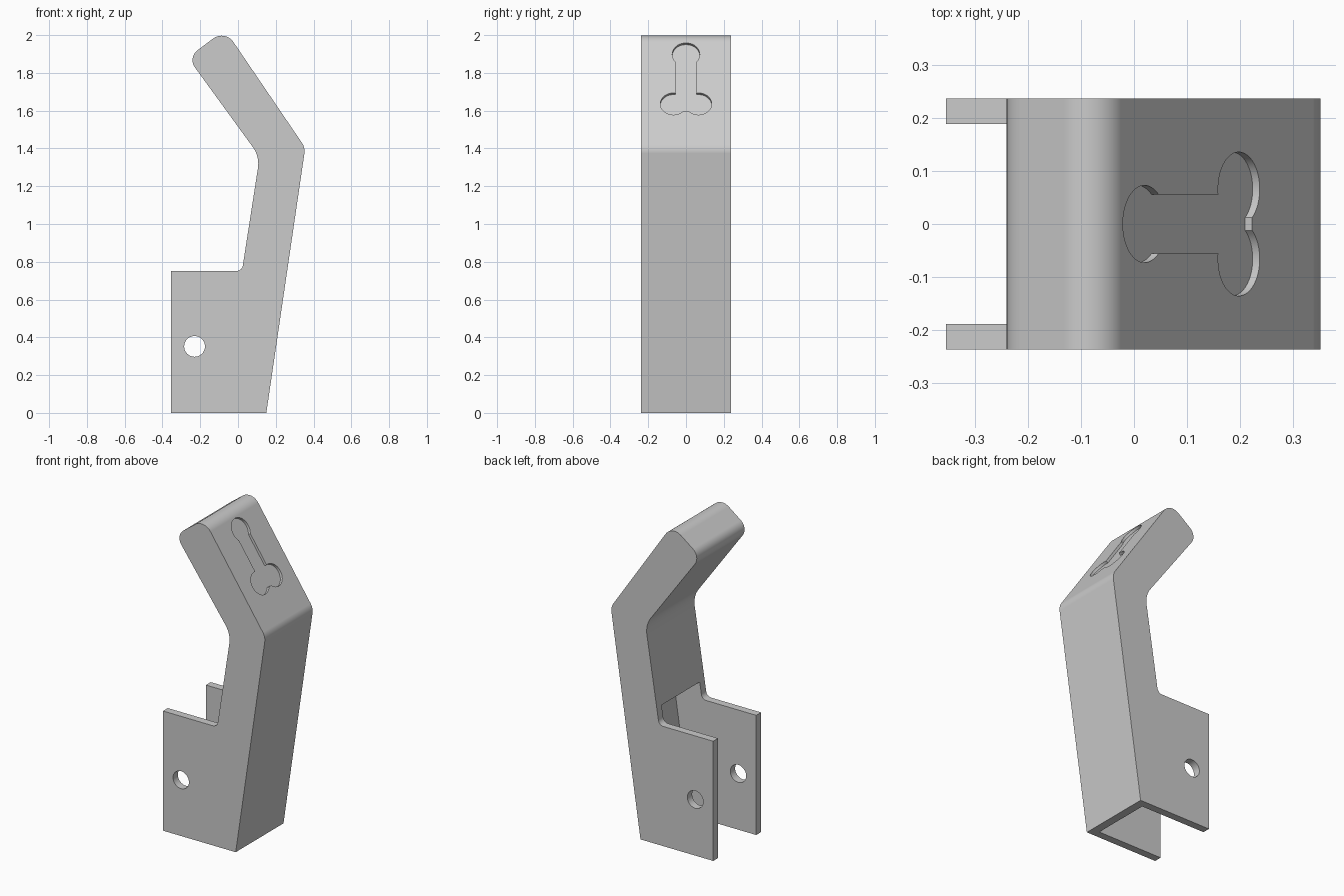
import bpy
from math import sin, cos, tan, atan2, asin, pi
from mathutils import Vector, Matrix

if "Cube" in bpy.data.objects:
    bpy.data.objects.remove(bpy.data.objects["Cube"])

HALF_W = 0.237      # half the width along y
WALL = 0.048        # side wall thickness


def fillet(corners, steps=10):
    """Round the corners (x, z, radius) of a closed profile."""
    out, n = [], len(corners)
    for i, (x, z, r) in enumerate(corners):
        p = Vector((x, z))
        if r == 0:
            out.append(p)
            continue
        a = (Vector(corners[i - 1][:2]) - p).normalized()
        b = (Vector(corners[(i + 1) % n][:2]) - p).normalized()
        half = a.angle(b) / 2
        c = p + (a + b).normalized() * (r / sin(half))
        s, e = p + a * (r / tan(half)) - c, p + b * (r / tan(half)) - c
        a0 = atan2(s.y, s.x)
        sweep = (atan2(e.y, e.x) - a0 + pi) % (2 * pi) - pi
        for k in range(steps + 1):
            t = a0 + sweep * k / steps
            out.append(c + Vector((cos(t), sin(t))) * r)
    return out


def arc(cu, cv, r, a0, a1, n=20):
    return [(cu + r * cos(a0 + (a1 - a0) * k / n),
             cv + r * sin(a0 + (a1 - a0) * k / n)) for k in range(n + 1)]


def prism(name, pts, low, high, matrix):
    """Extrude a 2D outline from low to high along the third axis."""
    n = len(pts)
    verts = [matrix @ Vector((p[0], p[1], h)) for h in (low, high) for p in pts]
    faces = [list(range(n))[::-1], list(range(n, 2 * n))]
    faces += [[i, (i + 1) % n, n + (i + 1) % n, n + i] for i in range(n)]
    mesh = bpy.data.meshes.new(name)
    mesh.from_pydata(verts, [], faces)
    obj = bpy.data.objects.new(name, mesh)
    bpy.context.collection.objects.link(obj)
    bpy.context.view_layer.objects.active = obj
    bpy.ops.object.select_all(action='DESELECT')
    obj.select_set(True)
    bpy.ops.object.mode_set(mode='EDIT')
    bpy.ops.mesh.select_all(action='SELECT')
    bpy.ops.mesh.normals_make_consistent(inside=False)
    bpy.ops.object.mode_set(mode='OBJECT')
    return obj


def frame(u, v, w, origin=(0, 0, 0)):
    m = Matrix((u, v, w)).transposed().to_4x4()
    m.translation = Vector(origin)
    return m


side = frame((1, 0, 0), (0, 0, 1), (0, -1, 0))

# Bent lever body
lever = prism("lever_body", fillet([
    (-0.355, 0, 0), (0.15, 0, 0), (0.356, 1.404, 0.08),
    (-0.069, 2.029, 0.075), (-0.266, 1.881, 0.065),
    (0.115, 1.357, 0.15), (0.021, 0.751, 0.035), (-0.355, 0.751, 0)]),
    -HALF_W, HALF_W, side)

# Open channel between the two side walls
top = 0.855
slope = 0.206 / 1.404
inner = 0.098
channel = prism("channel_cutter", [
    (-0.6, -0.1), (inner - 0.1 * slope, -0.1), (inner + top * slope, top), (-0.6, top)],
    -(HALF_W - WALL), HALF_W - WALL, side)

# Pivot hole through both walls
hole = prism("pivot_hole_cutter", arc(-0.23, 0.352, 0.055, 0, 2 * pi, 40)[:-1],
             -0.5, 0.5, side)

# Shallow keyhole-shaped recess on the sloped upper face
down = (Vector((0.356, 0, 1.404)) - Vector((-0.069, 0, 2.029))).normalized()
across = Vector((0, 1, 0))
normal = down.cross(across)
if normal.z < 0:
    normal = -normal
start = Vector((-0.069, 0, 2.029)) + down * ((0.02 + 0.069) / down.x)
slot, r1, r2, length, lobe_v = 0.056, 0.073, 0.07, 0.317, 0.066
half = arc(0, 0, r1, pi, asin(slot / r1))
half += arc(length, lobe_v, r2, pi + asin((lobe_v - slot) / r2),
            -asin((lobe_v - 0.012) / r2), 28)
outline = half + [(u, -v) for u, v in reversed(half[1:])]
recess = prism("recess_cutter", outline, -0.016, 0.05,
               frame(down, across, normal, start))

# Carve the cutters out of the body
bpy.context.view_layer.objects.active = lever
for cutter in (channel, hole, recess):
    cutter.hide_render = True
    mod = lever.modifiers.new(cutter.name, 'BOOLEAN')
    mod.operation = 'DIFFERENCE'
    mod.solver = 'EXACT'
    mod.object = cutter
    bpy.ops.object.modifier_apply(modifier=mod.name)
    bpy.data.objects.remove(cutter)

bpy.ops.object.select_all(action='DESELECT')
lever.select_set(True)
bpy.context.view_layer.objects.active = lever
bpy.ops.object.shade_smooth_by_angle(angle=0.6)
weighted = lever.modifiers.new("weighted_normals", 'WEIGHTED_NORMAL')
weighted.keep_sharp = True
